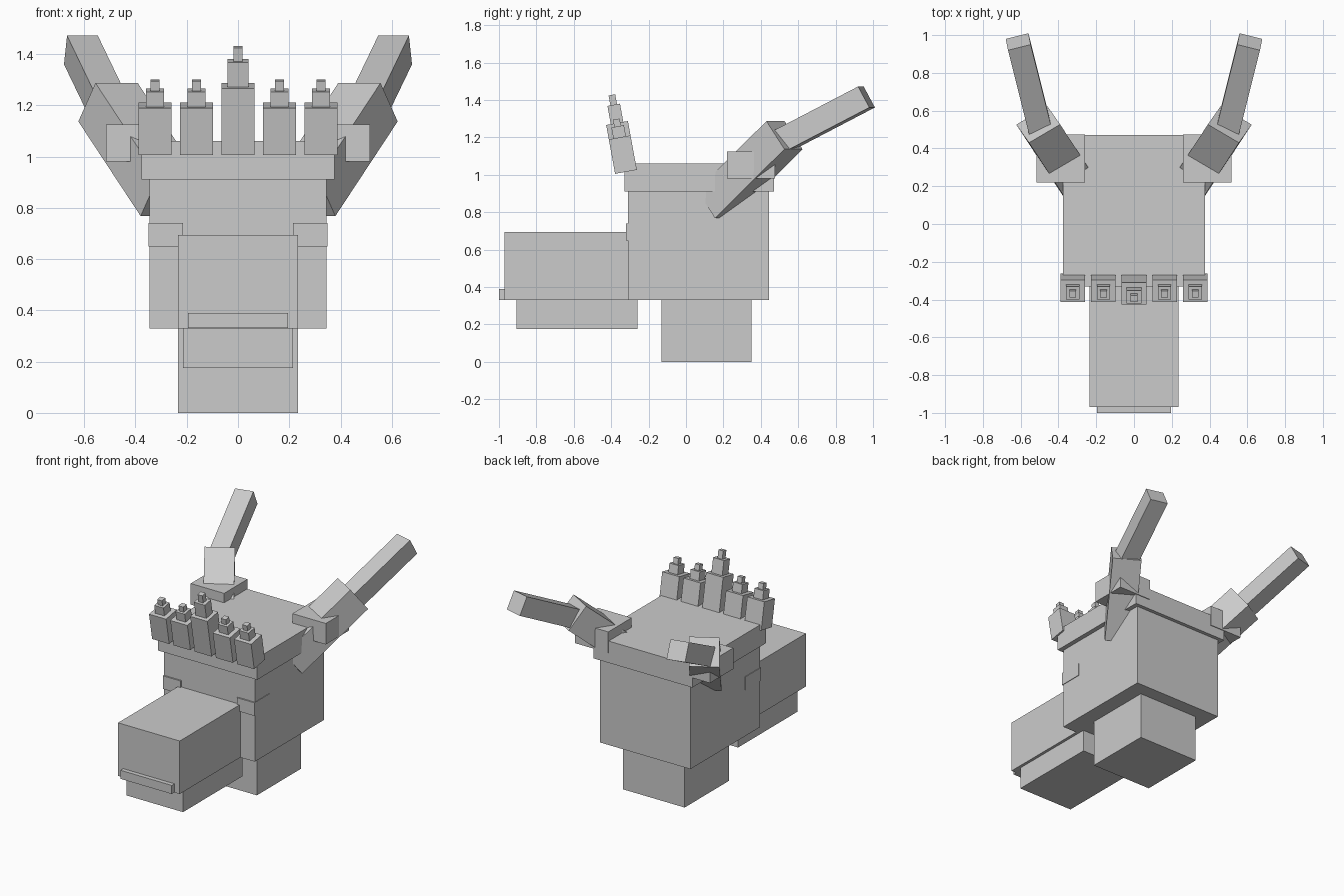
import bpy, bmesh
from mathutils import Vector

if "Cube" in bpy.data.objects:
    bpy.data.objects.remove(bpy.data.objects["Cube"])

grey = bpy.data.materials.new("plain grey")
grey.diffuse_color = (0.6, 0.6, 0.6, 1)
grey.use_nodes = True
grey.node_tree.nodes["Principled BSDF"].inputs["Base Color"].default_value = grey.diffuse_color


def slab(name, corner, u, v, w):
    """Box spanned by three edge vectors from one corner."""
    c, u, v, w = (Vector(p) for p in (corner, u, v, w))
    bm = bmesh.new()
    bmesh.ops.create_cube(bm, size=1)
    for vert in bm.verts:
        a, b, d = (k + 0.5 for k in vert.co)
        vert.co = c + u * a + v * b + w * d
    bmesh.ops.recalc_face_normals(bm, faces=bm.faces[:])
    mesh = bpy.data.meshes.new(name)
    bm.to_mesh(mesh)
    bm.free()
    mesh.materials.append(grey)
    ob = bpy.data.objects.new(name, mesh)
    bpy.context.collection.objects.link(ob)
    return ob


def box(name, x0, x1, y0, y1, z0, z1):
    return slab(name, (x0, y0, z0), (x1 - x0, 0, 0), (0, y1 - y0, 0), (0, 0, z1 - z0))


# Neck, head, crown and muzzle
box("neck", -0.235, 0.235, -0.13, 0.35, 0, 0.335)
box("head", -0.345, 0.345, -0.31, 0.445, 0.33, 0.91)
box("crown", -0.377, 0.377, -0.33, 0.47, 0.91, 1.06)
box("muzzle", -0.235, 0.235, -0.97, -0.305, 0.33, 0.695)
box("lower_jaw", -0.215, 0.215, -0.905, -0.26, 0.175, 0.331)
box("nose", -0.195, 0.195, -1.0, -0.965, 0.331, 0.39)

# Eyes and two-segment horns on both sides
for side, s in (("left", -1), ("right", 1)):
    def m(x, y, z):
        return (s * x, y, z)
    box(side + "_eye", s * 0.215, s * 0.349, -0.32, -0.15, 0.65, 0.74)
    box(side + "_horn_base", s * 0.26, s * 0.515, 0.22, 0.475, 0.98, 1.125)
    slab(side + "_horn_lower", m(0.556, 0.43, 1.287), m(-0.243, -0.371, -0.369),
         m(0.067, 0.096, -0.15), m(-0.165, 0.097, 0))
    slab(side + "_horn_upper", m(0.667, 0.92, 1.472), m(-0.127, -0.506, -0.264),
         m(0.012, 0.06, -0.112), m(-0.12, 0.03, 0))

# Forward-leaning row of stepped crest spikes
up = Vector((0, -0.18, 0.984))
back = Vector((0, 0.984, 0.18))
side_axis = Vector((1, 0, 0))
for i in range(-2, 3):
    root = Vector((0.162 * i, -0.321, 1.016))
    tops = (0.265, 0.364, 0.418) if i == 0 else (0.187, 0.247, 0.286)
    mid = 0.082 if i == 0 else 0.07
    start = 0
    for part, top, wide, deep in zip(("base", "middle", "tip"), tops,
                                     (0.13, mid, 0.036), (0.118, 0.068, 0.036)):
        corner = root + up * start - side_axis * wide / 2 - back * deep / 2
        slab(f"crest_{part}_{i + 3}", corner, side_axis * wide, back * deep, up * (top - start))
        start = top
